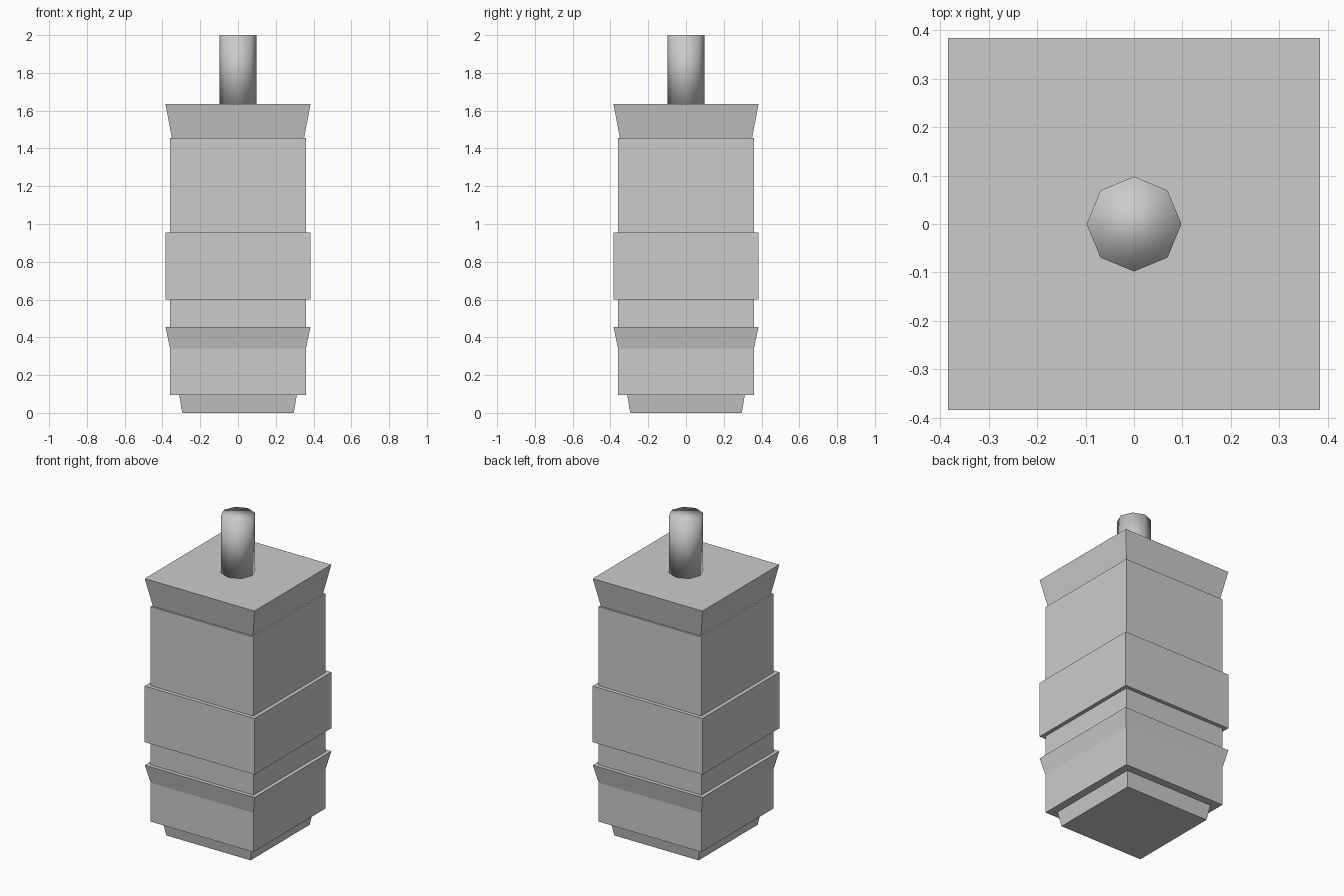
import bpy
from math import pi, sqrt

if "Cube" in bpy.data.objects:
    bpy.data.objects.remove(bpy.data.objects["Cube"])


def frustum(name, sides, r_low, r_high, z_low, z_high, turn=0.0):
    """Upright prism or frustum between two heights."""
    bpy.ops.mesh.primitive_cone_add(
        vertices=sides, radius1=r_low, radius2=r_high, depth=z_high - z_low,
        location=(0, 0, (z_low + z_high) / 2), rotation=(0, 0, turn))
    bpy.ops.object.transform_apply(location=True, rotation=True, scale=True)
    obj = bpy.context.object
    obj.name = name
    return obj


def square_block(name, half_low, half_high, z_low, z_high):
    return frustum(name, 4, half_low * sqrt(2), half_high * sqrt(2), z_low, z_high, pi / 4)


# Square tiers: name, lower half-width, upper half-width, bottom, top
tiers = [
    ("foot", 0.295, 0.311, 0.0, 0.095),
    ("main_body", 0.36, 0.36, 0.095, 1.455),
    ("lower_flared_band", 0.347, 0.384, 0.28, 0.455),
    ("middle_band", 0.384, 0.384, 0.60, 0.955),
    ("flared_cap", 0.35, 0.384, 1.455, 1.635),
]
for tier in tiers:
    square_block(*tier)

# Smooth-shaded eight-sided pin on top
pin = frustum("top_pin", 8, 0.098, 0.098, 1.635, 2.0)
pin.data.shade_smooth()
